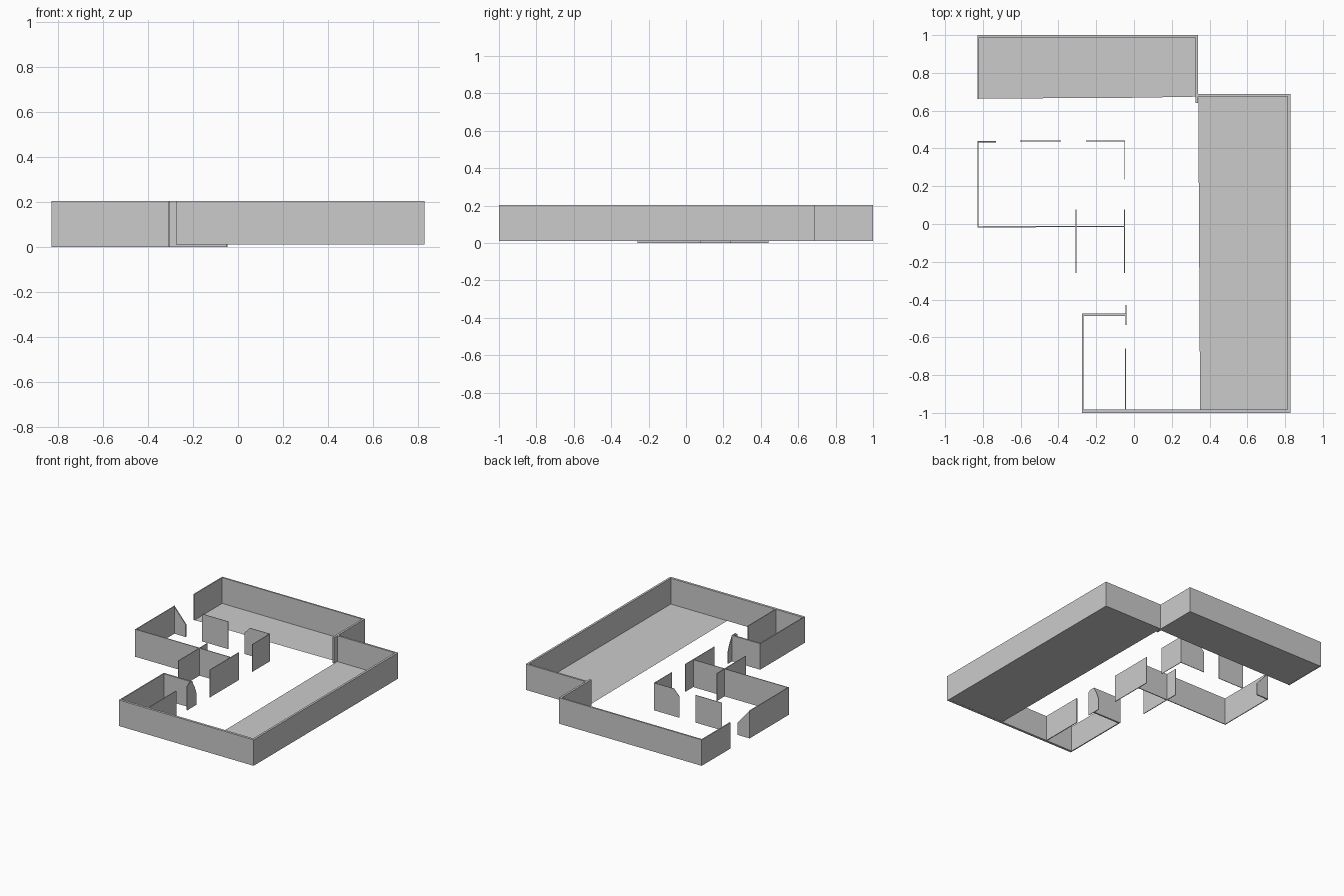
import bpy, bmesh
from mathutils import Vector

if "Cube" in bpy.data.objects:
    bpy.data.objects.remove(bpy.data.objects["Cube"])

TOP = 0.203


def wall(name, a, b, thick=0.004, z0=0.0, top=None):
    """Upright slab from a to b; top = optional (distance, height) outline of its upper edge."""
    a, b = Vector((*a, 0)), Vector((*b, 0))
    run = b - a
    d = run.normalized()
    side = Vector((-d.y, d.x, 0)) * thick / 2
    edge = top or [(0, TOP), (run.length, TOP)]
    outline = [(0, z0)] + edge + [(run.length, z0)]
    bm = bmesh.new()
    face = bm.faces.new([bm.verts.new(a + d * t + side + Vector((0, 0, z))) for t, z in outline])
    ext = bmesh.ops.extrude_face_region(bm, geom=[face])
    bmesh.ops.translate(bm, vec=-2 * side,
                        verts=[g for g in ext["geom"] if isinstance(g, bmesh.types.BMVert)])
    finish(name, bm)


def floor(name, points, z=0.012):
    bm = bmesh.new()
    bm.faces.new([bm.verts.new((x, y, z)) for x, y in points])
    finish(name, bm)


def finish(name, bm):
    bmesh.ops.recalc_face_normals(bm, faces=bm.faces)
    mesh = bpy.data.meshes.new(name)
    bm.to_mesh(mesh)
    bm.free()
    bpy.context.collection.objects.link(bpy.data.objects.new(name, mesh))


# Floors of the back room and the long right hall
floor("back_room_floor", [(-0.828, 0.664), (-0.03, 0.668), (0.328, 0.674), (0.328, 0.998), (-0.828, 0.998)])
floor("right_hall_floor", [(0.35, -0.998), (0.826, -0.998), (0.826, 0.688), (0.34, 0.688)])

# Outer walls, raised slightly off the ground
Z = 0.011
wall("back_room_left_wall", (-0.825, 0.662), (-0.825, 1.0), 0.008, Z)
wall("back_room_back_wall", (-0.829, 0.994), (0.34, 0.994), 0.012, Z)
wall("back_room_right_wall", (0.332, 0.64), (0.332, 0.99), 0.015, Z)
wall("hall_back_wall", (0.34, 0.682), (0.828, 0.682), 0.014, Z)
wall("hall_right_wall", (0.82, -0.985), (0.82, 0.677), 0.016, Z)
wall("front_wall", (-0.275, -0.991), (0.828, -0.991), 0.018, Z)

# Small front room, with a broken end on the door stub
wall("front_room_left_wall", (-0.271, -0.985), (-0.271, -0.474), 0.008, Z)
wall("front_room_back_wall", (-0.271, -0.48), (-0.042, -0.48), 0.012, Z)
wall("front_room_right_wall", (-0.045, -0.985), (-0.045, -0.66), 0.006, Z)
wall("front_room_door_stub", (-0.043, -0.535), (-0.043, -0.428), 0.004, Z,
     [(0, 0.19), (0.02, TOP), (0.058, TOP), (0.088, 0.15), (0.107, 0.10)])

# Middle room, standing on the ground
wall("middle_room_left_wall", (-0.826, -0.019), (-0.826, 0.44), 0.006)
wall("middle_room_front_wall", (-0.828, -0.015), (-0.05, -0.013), 0.006)
wall("middle_room_right_wall", (-0.049, 0.235), (-0.049, 0.44))
wall("middle_room_back_pier", (-0.603, 0.44), (-0.387, 0.44))
wall("middle_room_back_corner", (-0.255, 0.44), (-0.048, 0.44), 0.004, 0,
     [(0, 0.155), (0.045, TOP), (0.207, TOP)])
wall("middle_room_back_stub", (-0.828, 0.436), (-0.73, 0.436), 0.009, 0,
     [(0, TOP), (0.05, 0.145), (0.098, 0.09)])

# Short cross walls passing through the front wall of the middle room
for name, x in (("cross_wall_left", -0.306), ("cross_wall_right", -0.05)):
    wall(name, (x, -0.26), (x, 0.078), 0.005)
